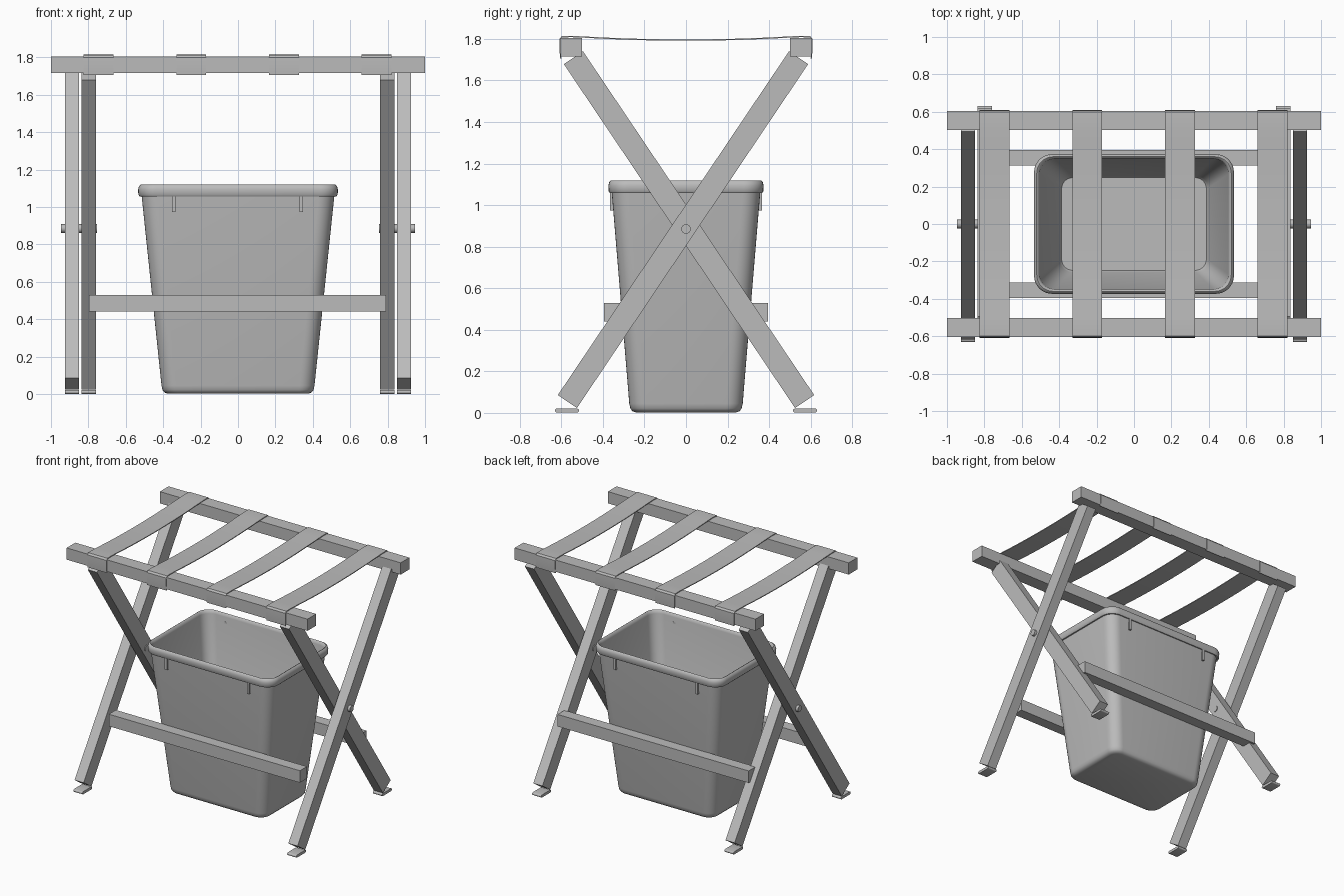
import bpy, bmesh, math
from mathutils import Matrix, Vector

cube = bpy.data.objects.get("Cube")
if cube:
    bpy.data.objects.remove(cube, do_unlink=True)

grey = bpy.data.materials.new("plain grey")
grey.use_nodes = True
COLOUR = (0.5, 0.5, 0.5, 1)
grey.diffuse_color = COLOUR
grey.node_tree.nodes["Principled BSDF"].inputs["Base Color"].default_value = COLOUR


def finish(name, bm, smooth=None):
    bmesh.ops.recalc_face_normals(bm, faces=bm.faces)
    mesh = bpy.data.meshes.new(name)
    bm.to_mesh(mesh)
    bm.free()
    mesh.materials.append(grey)
    ob = bpy.data.objects.new(name, mesh)
    bpy.context.collection.objects.link(ob)
    if smooth:
        bpy.ops.object.select_all(action='DESELECT')
        ob.select_set(True)
        bpy.context.view_layer.objects.active = ob
        bpy.ops.object.shade_smooth_by_angle(angle=math.radians(smooth))
    return ob


def box(name, centre, size, tilt=0.0):
    bm = bmesh.new()
    m = Matrix.Translation(centre) @ Matrix.Rotation(tilt, 4, 'X') @ Matrix.Diagonal((*size, 1))
    bmesh.ops.create_cube(bm, size=1, matrix=m)
    return finish(name, bm)


def extrude_x(name, profile, x, width, smooth=None):
    """Closed (y, z) profile swept across a width in x."""
    bm = bmesh.new()
    face = bm.faces.new([bm.verts.new((x - width / 2, y, z)) for y, z in profile])
    new = bmesh.ops.extrude_face_region(bm, geom=[face])["geom"]
    bmesh.ops.translate(bm, vec=(width, 0, 0), verts=[g for g in new if isinstance(g, bmesh.types.BMVert)])
    return finish(name, bm, smooth)


def rounded_loop(hx, hy, r, z, steps=8):
    """Rounded rectangle of points at height z."""
    pts = []
    for i, (sx, sy) in enumerate([(1, 1), (-1, 1), (-1, -1), (1, -1)]):
        for k in range(steps + 1):
            a = math.pi / 2 * (i + k / steps)
            pts.append(Vector((sx * (hx - r) + r * math.cos(a), sy * (hy - r) + r * math.sin(a), z)))
    return pts


# Top rails and lower stretchers
for end, s in (("front", -1), ("back", 1)):
    box(end + "_top_rail", (0, s * 0.553, 1.76), (2, 0.103, 0.088))
    box(end + "_stretcher", (-0.003, s * 0.353, 0.485), (1.587, 0.083, 0.09))

# Crossed legs, feet and pivot pins
LEAN = math.atan2(1.113, 1.655)
for side, s in (("right", -1), ("left", 1)):
    for kind, x, d in (("outer", 0.888, 1), ("inner", 0.798, -1)):
        box(f"{side}_{kind}_leg", (s * x, -0.0145 * d, 0.882), (0.076, 0.111, 1.994), -LEAN * d)
        foot = []
        for k in range(14):
            a = math.pi * (k % 7) / 6 + (math.pi / 2 if k < 7 else -math.pi / 2)
            shift = -0.048 if k < 7 else 0.048
            foot.append((-0.573 * d + shift + 0.01 * math.cos(a), 0.011 + 0.01 * math.sin(a)))
        extrude_x(f"{side}_{kind}_foot", foot, s * x, 0.076, 40)
    bm = bmesh.new()
    bmesh.ops.create_cone(bm, cap_ends=True, segments=24, radius1=0.023, radius2=0.023, depth=0.19,
                          matrix=Matrix.Translation((s * 0.85, 0, 0.885)) @ Matrix.Rotation(math.pi / 2, 4, 'Y'))
    finish(side + "_pivot_pin", bm, 40)

# Sagging straps folded over the rails
half = [(0.606, 1.706), (0.609, 1.75), (0.608, 1.8), (0.598, 1.813), (0.55, 1.814), (0.5, 1.812)]
sag = [(y, 1.797 + 0.015 * (y / 0.5) ** 2) for y in (0.4, 0.3, 0.2, 0.1)]
right_half = half + sag
outer = [(-y, z) for y, z in right_half] + [(0, 1.797)] + right_half[::-1]
inner = []
for i, p in enumerate(outer):
    a, b = outer[max(i - 1, 0)], outer[min(i + 1, len(outer) - 1)]
    n = Vector((b[1] - a[1], a[0] - b[0])).normalized() * 0.006
    inner.append((p[0] + n.x, p[1] + n.y))
for i in range(4):
    extrude_x(f"strap_{i + 1}", outer + inner[::-1], -0.745 + i * 0.495, 0.16, 35)

# Tapered bin with rolled rim, lofted from outside bottom to inside floor
sections = [
    (0.375, 0.24, 0.06, 0.002), (0.393, 0.258, 0.07, 0.008), (0.404, 0.268, 0.075, 0.022),
    (0.409, 0.273, 0.08, 0.045), (0.515, 0.357, 0.085, 1.058), (0.526, 0.366, 0.09, 1.057),
    (0.533, 0.372, 0.095, 1.066), (0.534, 0.373, 0.095, 1.095), (0.529, 0.369, 0.092, 1.112),
    (0.52, 0.36, 0.088, 1.119), (0.51, 0.352, 0.082, 1.113), (0.505, 0.348, 0.08, 1.095),
    (0.397, 0.258, 0.065, 0.04), (0.387, 0.248, 0.06, 0.025),
]
bm = bmesh.new()
loops = [[bm.verts.new(p) for p in rounded_loop(*sec)] for sec in sections]
for a, b in zip(loops, loops[1:]):
    for i in range(len(a)):
        j = (i + 1) % len(a)
        bm.faces.new((a[i], a[j], b[j], b[i]))
bm.faces.new(loops[0][::-1])
bm.faces.new(loops[-1])
finish("bin", bm, 50)

# Small ribs under the rim
for end, s in (("front", -1), ("back", 1)):
    for side, x in (("right", -0.343), ("left", 0.338)):
        box(f"{end}_{side}_rim_rib", (x, s * 0.355, 1.018), (0.018, 0.022, 0.088))
